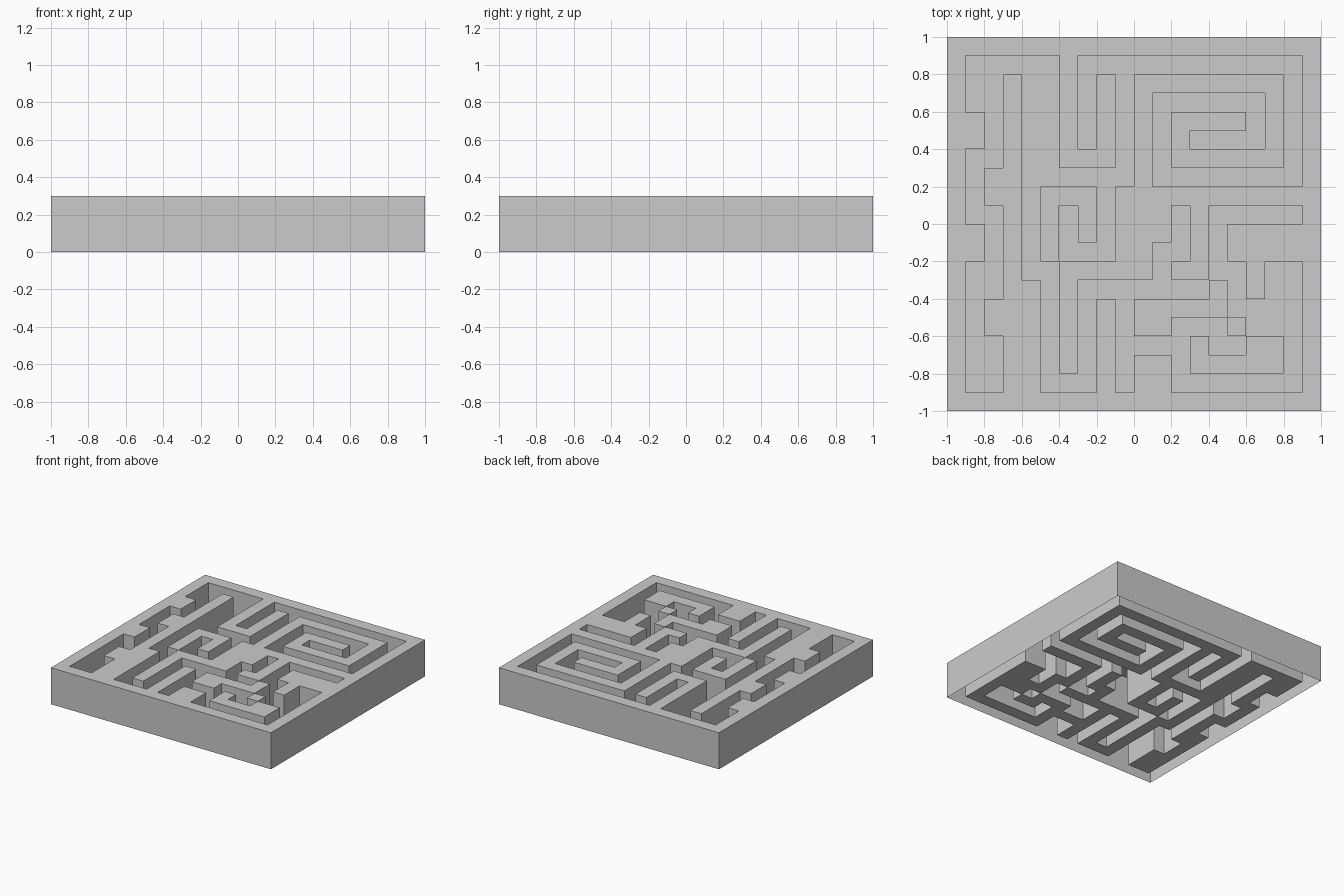
import bpy
import bmesh

cube = bpy.data.objects.get("Cube")
if cube:
    bpy.data.objects.remove(cube, do_unlink=True)

# Plan of the maze, back row first: '#' is raised wall, '.' is corridor floor
PLAN = [
    "####################",
    "#.....#............#",
    "#..#..#.#.########.#",
    "#..#..#.#.#......#.#",
    "##.#..#.#.#.####.#.#",
    "##.#..#.#.#.#....#.#",
    "#..#..###.#.######.#",
    "#.##......#........#",
    "##.##".replace("##.##", "#.##") + ".###.###########",
    "#..#.#.#.###.#.....#",
    "##.#.#.#.###.#.#####",
    "##.#.#...##..#.#####",
    "#..#..#####.##..#..#",
    "#..##.#.......#.#..#",
    "#.###.#.#.#####....#",
    "#.###.#.#.##...#...#",
    "#..##.#.#....#..##.#",
    "#..##.#.#.##.#####.#",
    "#..##...#.##.......#",
    "####################",
]
CELLS = len(PLAN)
WALL_HEIGHT = 0.3

# One plain grey for the whole piece
grey = bpy.data.materials.new("plain grey")
grey.use_nodes = True
colour = (0.6, 0.6, 0.6, 1.0)
grey.diffuse_color = colour
grey.node_tree.nodes["Principled BSDF"].inputs["Base Color"].default_value = colour


def is_wall(face):
    """Look up the grid face in the plan."""
    centre = face.calc_center_median()
    column = int((centre.x + 1) * CELLS / 2)
    row = int((1 - centre.y) * CELLS / 2)
    return PLAN[row][column] == "#"


# Floor sheet with the walls pulled up from it, hollow underneath
bm = bmesh.new()
bmesh.ops.create_grid(bm, x_segments=CELLS, y_segments=CELLS, size=1)
walls = [f for f in bm.faces if is_wall(f)]
raised = bmesh.ops.extrude_face_region(bm, geom=walls)["geom"]
for v in raised:
    if isinstance(v, bmesh.types.BMVert):
        v.co.z = WALL_HEIGHT
leftover = [f for f in walls if f.is_valid]
if leftover:
    bmesh.ops.delete(bm, geom=leftover, context="FACES")

# Merge flat neighbouring cells into clean faces
bmesh.ops.dissolve_limit(bm, angle_limit=0.01, verts=bm.verts, edges=bm.edges)
bmesh.ops.triangulate(bm, faces=[f for f in bm.faces if len(f.verts) > 4])

mesh = bpy.data.meshes.new("maze")
bm.to_mesh(mesh)
bm.free()
mesh.materials.append(grey)
maze = bpy.data.objects.new("maze", mesh)
bpy.context.collection.objects.link(maze)
